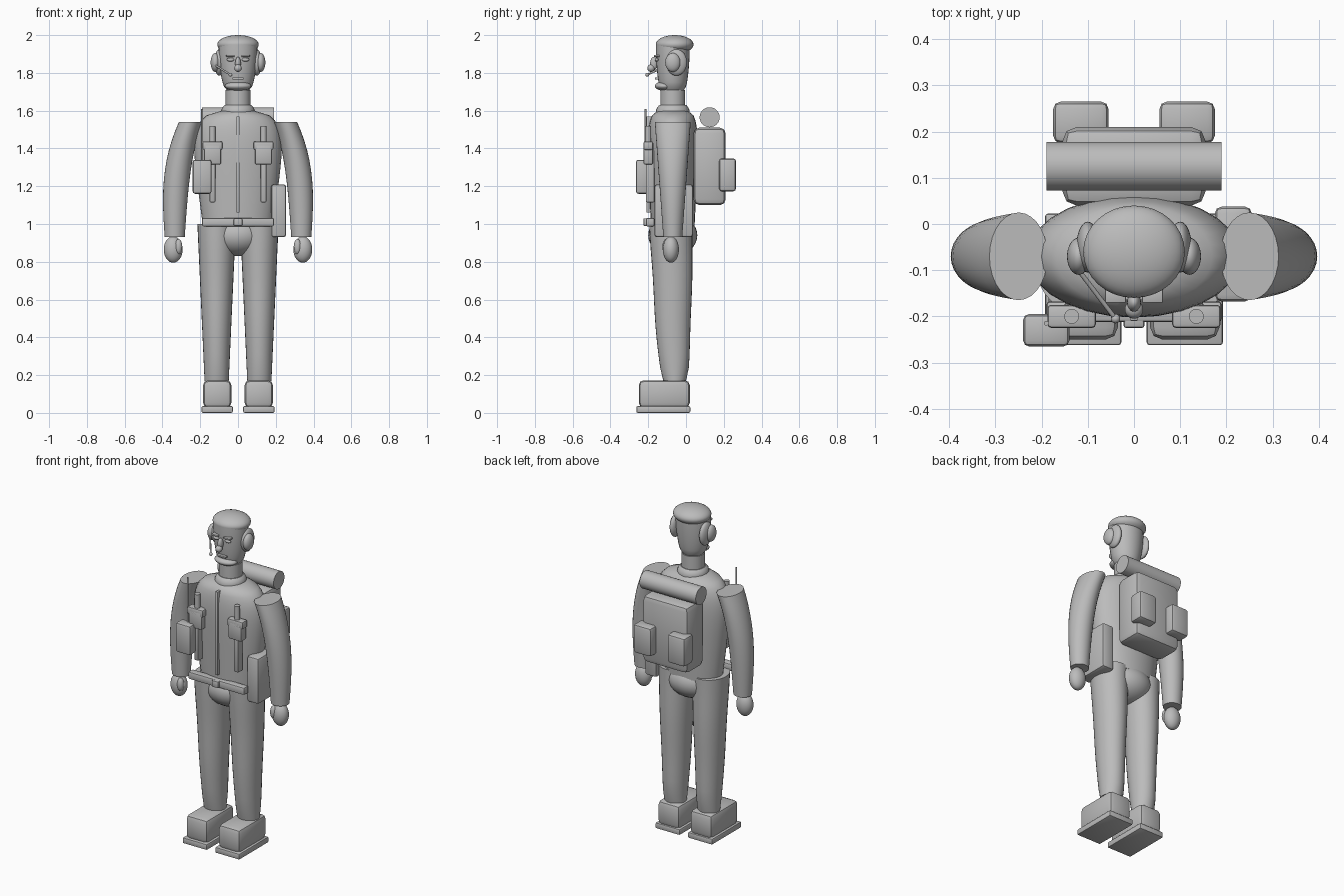
import bpy
import bmesh
from math import cos, sin, pi, tau, sqrt, radians
from mathutils import Vector

default_cube = bpy.data.objects.get("Cube")
if default_cube:
    bpy.data.objects.remove(default_cube)

# The single colour
grey = bpy.data.materials.new("plain_grey")
grey.use_nodes = True
grey.diffuse_color = (0.5, 0.5, 0.5, 1)
grey.node_tree.nodes["Principled BSDF"].inputs["Base Color"].default_value = grey.diffuse_color

# Shared levels and planes of the figure
ANKLE, WRIST, WAIST, SHOULDER, COLLAR, CHIN = 0.17, 0.93, 1, 1.54, 1.6, 1.71
BODY_Y = -0.07
CHEST_Y = -0.2
STRAP_X = 0.135
SIDES = {"left": 1, "right": -1}


def finish(part, name):
    part.name = name
    part.data.name = name
    part.data.materials.append(grey)
    bpy.ops.object.select_all(action="DESELECT")
    part.select_set(True)
    bpy.context.view_layer.objects.active = part
    bpy.ops.object.shade_smooth_by_angle(angle=radians(40))


def finish_bmesh(bm, name):
    mesh = bpy.data.meshes.new(name)
    bmesh.ops.recalc_face_normals(bm, faces=bm.faces)
    bm.to_mesh(mesh)
    bm.free()
    part = bpy.data.objects.new(name, mesh)
    bpy.context.collection.objects.link(part)
    finish(part, name)


def ball(name, centre, size):
    bpy.ops.mesh.primitive_uv_sphere_add(radius=0.5, location=centre)
    part = bpy.context.object
    part.scale = size
    finish(part, name)


def box(name, centre, size):
    bm = bmesh.new()
    bmesh.ops.create_cube(bm, size=1)
    bmesh.ops.scale(bm, vec=size, verts=bm.verts)
    bmesh.ops.translate(bm, vec=centre, verts=bm.verts)
    bmesh.ops.bevel(bm, geom=bm.edges[:], offset=min(size) * 0.18, segments=2, profile=0.5, affect="EDGES")
    finish_bmesh(bm, name)


def rod(name, start, end, radius):
    start, end = Vector(start), Vector(end)
    axis = end - start
    bpy.ops.mesh.primitive_cylinder_add(radius=radius, depth=axis.length, location=(start + end) / 2)
    part = bpy.context.object
    part.rotation_euler = axis.to_track_quat("Z", "Y").to_euler()
    finish(part, name)


def loft(name, bottom, top, section, steps=12, sides=28):
    # section(t) gives centre x, centre y, half width and half depth at height fraction t
    bm = bmesh.new()
    rings = []
    for step in range(steps + 1):
        t = step / steps
        x, y, half_width, half_depth = section(t)
        z = bottom + (top - bottom) * t
        angles = [tau * k / sides for k in range(sides)]
        rings.append([bm.verts.new((x + half_width * cos(a), y + half_depth * sin(a), z)) for a in angles])
    for lower, upper in zip(rings, rings[1:]):
        for k in range(sides):
            bm.faces.new((lower[k - 1], lower[k], upper[k], upper[k - 1]))
    bm.faces.new(rings[0])
    bm.faces.new(rings[-1])
    finish_bmesh(bm, name)


def pair(make, name, centre, size):
    x, y, z = centre
    for side, sign in SIDES.items():
        make(side + "_" + name, (sign * x, y, z), size)


# Section rules for the body
def torso_section(t):
    fullness = sqrt(1 - t ** 6)
    return 0, BODY_Y, 0.085 + (0.1 + 0.08 * t) * fullness, 0.08 + (0.035 + 0.03 * t) * fullness


def head_section(t):
    fullness = sqrt(sin(pi * t / 2))
    return 0, BODY_Y, 0.06 + 0.043 * fullness, 0.06 + 0.03 * fullness


def collar_section(t):
    radius = 0.09 - 0.02 * t ** 3
    return 0, BODY_Y, radius, radius


def arm_section(t):
    return 0.335 - 0.085 * t ** 3, BODY_Y, 0.053 + 0.01 * (t + sin(pi * t)), 0.05 + 0.045 * t


def leg_section(t):
    return 0.113, BODY_Y + 0.01 * cos(pi * t) ** 3, 0.064 + 0.038 * t, 0.06 + 0.055 * sqrt(t)


# Torso, neck and head
loft("torso", WAIST - 0.02, COLLAR, torso_section, steps=24)
ball("pelvis", (0, BODY_Y, 0.94), (0.3, 0.26, 0.22))
loft("collar", COLLAR - 0.02, COLLAR + 0.03, collar_section)
rod("neck", (0, BODY_Y, COLLAR), (0, BODY_Y, CHIN), 0.066)
loft("head", CHIN, CHIN + 0.24, head_section)
ball("jaw", (0, -0.115, CHIN + 0.02), (0.14, 0.1, 0.05))
ball("cap", (0, -0.06, 1.95), (0.22, 0.2, 0.1))

# Face
ball("nose_bridge", (0, -0.17, 1.85), (0.03, 0.04, 0.07))
ball("nose_tip", (0, -0.185, 1.825), (0.04, 0.04, 0.04))
box("mouth", (0, -0.155, 1.77), (0.06, 0.02, 0.01))
pair(box, "brow", (0.04, -0.155, 1.89), (0.045, 0.03, 0.01))
pair(ball, "eye", (0.04, -0.155, 1.87), (0.04, 0.02, 0.02))

# Headset
pair(ball, "ear_pad", (0.1, -0.05, 1.855), (0.05, 0.11, 0.14))
pair(ball, "ear_cup", (0.12, BODY_Y, 1.855), (0.05, 0.08, 0.1))
microphone_point = (-0.04, -0.205, 1.79)
rod("microphone_boom", (-0.12, -0.1, 1.84), microphone_point, 0.005)
ball("microphone", microphone_point, (0.02, 0.02, 0.02))

# Limbs and strap tubes
for side, sign in SIDES.items():
    def mirrored(section):
        return lambda t: (sign * section(t)[0], *section(t)[1:])

    loft(side + "_arm", WRIST, SHOULDER, mirrored(arm_section))
    loft(side + "_leg", ANKLE, WAIST, mirrored(leg_section))
    tube = sign * STRAP_X
    rod(side + "_strap_tube", (tube, CHEST_Y, 1.4), (tube, CHEST_Y, 1.52), 0.016)

# Hands and boots
pair(ball, "hand", (0.343, -0.08, 0.865), (0.1, 0.085, 0.14))
pair(ball, "thumb", (0.315, -0.105, 0.88), (0.04, 0.04, 0.08))
pair(box, "boot", (0.11, -0.115, 0.1), (0.15, 0.27, 0.145))
pair(box, "boot_sole", (0.11, -0.12, 0.018), (0.165, 0.285, 0.035))

# Chest straps, zip and belt
pair(box, "chest_strap", (STRAP_X, -0.19, 1.27), (0.03, 0.045, 0.31))
pair(box, "chest_pouch", (STRAP_X, CHEST_Y, 1.37), (0.09, 0.05, 0.11))
pair(box, "pouch_flap", (STRAP_X, CHEST_Y, 1.415), (0.105, 0.05, 0.045))
box("zip_strip", (0, -0.19, 1.315), (0.016, 0.04, 0.51))
box("belt", (0, -0.19, 1.01), (0.38, 0.045, 0.045))
box("buckle", (0, -0.21, 1.01), (0.045, 0.03, 0.04))

# Backpack and bedroll
box("backpack", (0, 0.125, 1.305), (0.31, 0.17, 0.41))
pair(box, "pack_pocket", (0.115, 0.22, 1.26), (0.12, 0.09, 0.175))
rod("bedroll", (-0.19, 0.125, 1.565), (0.19, 0.125, 1.565), 0.053)

# Radio, aerial and side pouch
box("radio", (-0.19, -0.23, 1.25), (0.1, 0.07, 0.18))
rod("aerial", (-0.19, -0.215, 1.3), (-0.19, -0.215, 1.61), 0.005)
box("side_pouch", (0.215, -0.065, 1.07), (0.08, 0.205, 0.28))
